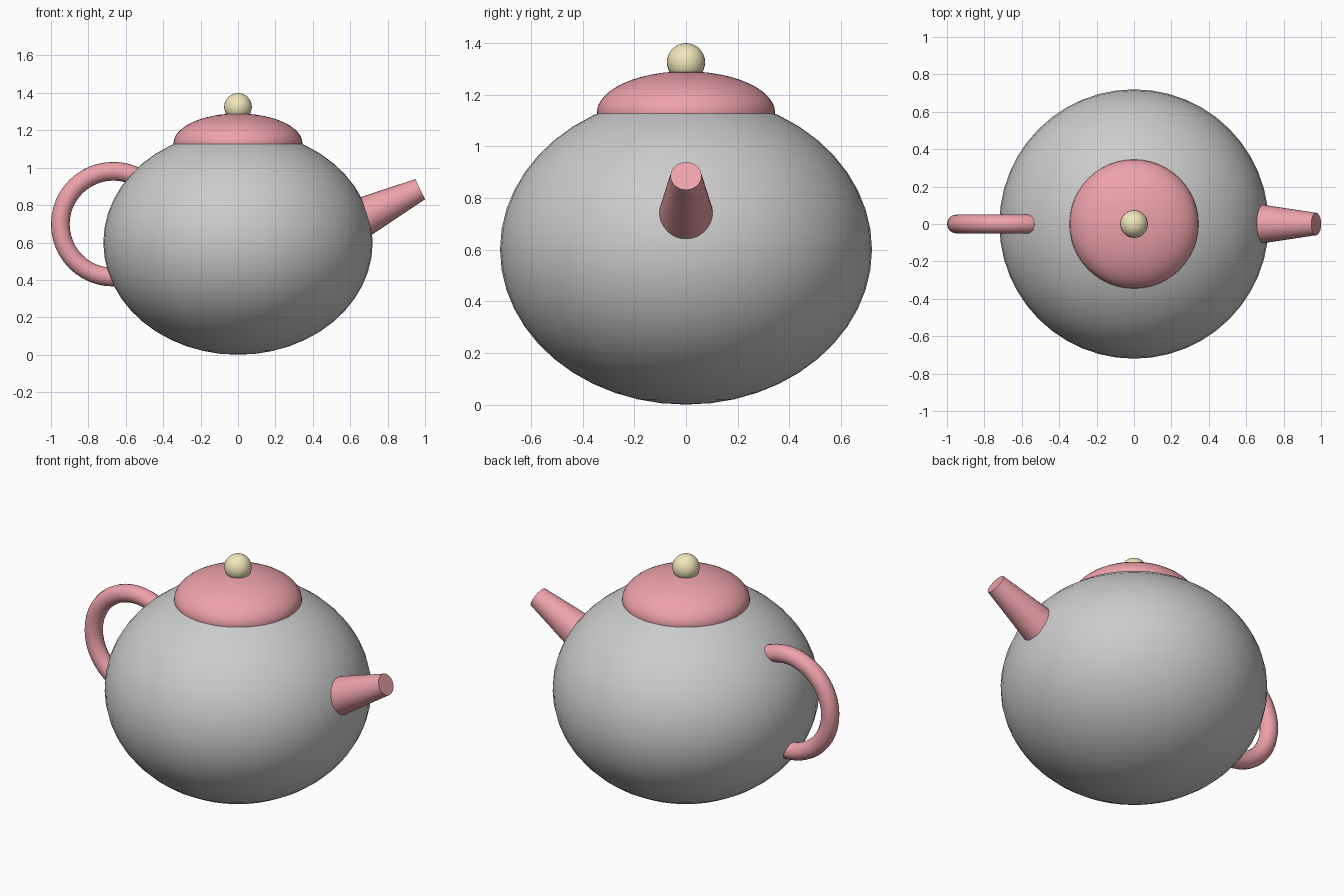
import bpy, math
from mathutils import Vector

if "Cube" in bpy.data.objects:
    bpy.data.objects.remove(bpy.data.objects["Cube"])


def material(name, color):
    m = bpy.data.materials.new(name)
    m.diffuse_color = color
    m.use_nodes = True
    m.node_tree.nodes["Principled BSDF"].inputs["Base Color"].default_value = m.diffuse_color
    return m


red = material("red_glaze", (0.85, 0.36, 0.40, 1))
cream = material("cream_glaze", (0.88, 0.80, 0.50, 1))


def finish(name, mat=None):
    o = bpy.context.object
    o.name = name
    bpy.ops.object.shade_smooth_by_angle(angle=math.radians(40))
    if mat:
        o.data.materials.append(mat)
    return o


def ellipsoid(name, z, r, rz, mat=None, segments=48, rings=24):
    bpy.ops.mesh.primitive_uv_sphere_add(segments=segments, ring_count=rings,
                                         radius=1, location=(0, 0, z))
    bpy.context.object.scale = (r, r, rz)
    bpy.ops.object.transform_apply(location=False, rotation=False, scale=True)
    return finish(name, mat)


# Squashed round body, domed lid and knob
ellipsoid("body", 0.60, 0.72, 0.60)
ellipsoid("lid", 1.13, 0.345, 0.16, red)
ellipsoid("knob", 1.325, 0.074, 0.074, cream, 32, 16)

# Tapered spout, tilted upwards, with its base buried in the body
tip = Vector((0.974, 0, 0.885))
tilt = math.radians(26)
axis = Vector((math.cos(tilt), 0, math.sin(tilt)))
length = 0.45
bpy.ops.mesh.primitive_cone_add(vertices=32, radius1=0.121, radius2=0.06,
                                depth=length, location=tip - axis * length / 2,
                                rotation=(0, math.pi / 2 - tilt, 0))
finish("spout", red)

# Ring handle, inner half hidden in the body
bpy.ops.mesh.primitive_torus_add(major_segments=48, minor_segments=16,
                                 major_radius=0.283, minor_radius=0.05,
                                 location=(-0.667, 0, 0.698),
                                 rotation=(math.pi / 2, 0, 0))
finish("handle", red)
